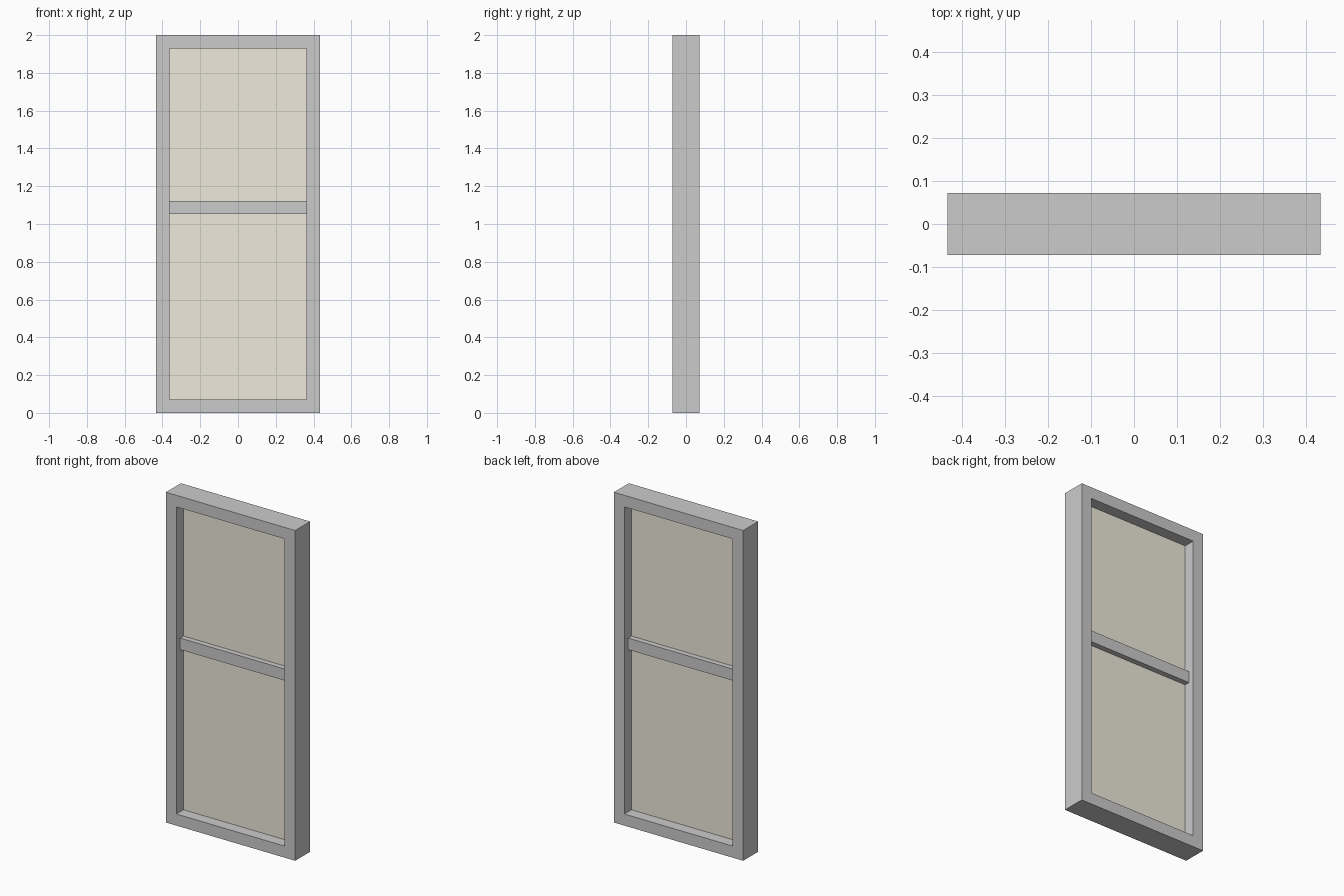
import bpy, bmesh

if "Cube" in bpy.data.objects:
    bpy.data.objects.remove(bpy.data.objects["Cube"])

W, H, D = 0.433, 2.0, 0.0715   # half width, height, half depth
T = 0.07                       # frame face width
BAR_LOW, BAR_HIGH = 1.052, 1.122


def finish(name, bm, mat=None):
    bmesh.ops.recalc_face_normals(bm, faces=bm.faces[:])
    mesh = bpy.data.meshes.new(name)
    bm.to_mesh(mesh)
    bm.free()
    obj = bpy.data.objects.new(name, mesh)
    bpy.context.collection.objects.link(obj)
    if mat:
        mesh.materials.append(mat)
    return obj


def box(name, half_x, half_y, z0, z1, mat=None):
    bm = bmesh.new()
    bmesh.ops.create_cube(bm, size=1)
    bmesh.ops.scale(bm, vec=(2 * half_x, 2 * half_y, z1 - z0), verts=bm.verts)
    bmesh.ops.translate(bm, vec=(0, 0, (z0 + z1) / 2), verts=bm.verts)
    return finish(name, bm, mat)


# Outer frame: four rectangular loops joined into a mitred ring
bm = bmesh.new()
loops = []
for inset, y in ((0, -D), (T, -D), (T, D), (0, D)):
    x, z0, z1 = W - inset, inset, H - inset
    loops.append([bm.verts.new(c) for c in
                  ((-x, y, z0), (x, y, z0), (x, y, z1), (-x, y, z1))])
for i in range(4):
    a, b = loops[i], loops[(i + 1) % 4]
    for j in range(4):
        k = (j + 1) % 4
        bm.faces.new((a[j], a[k], b[k], b[j]))
finish("window_frame", bm)

# Crossbar, recessed on both sides
box("crossbar", W - T, D / 2, BAR_LOW, BAR_HIGH)

# Thin panes at mid depth
glass = bpy.data.materials.new("pane_tint")
glass.diffuse_color = (0.86, 0.83, 0.71, 1)
glass.use_nodes = True
glass.node_tree.nodes["Principled BSDF"].inputs["Base Color"].default_value = glass.diffuse_color
box("lower_pane", W - T, 0.003, T, BAR_LOW, glass)
box("upper_pane", W - T, 0.003, BAR_HIGH, H - T, glass)
